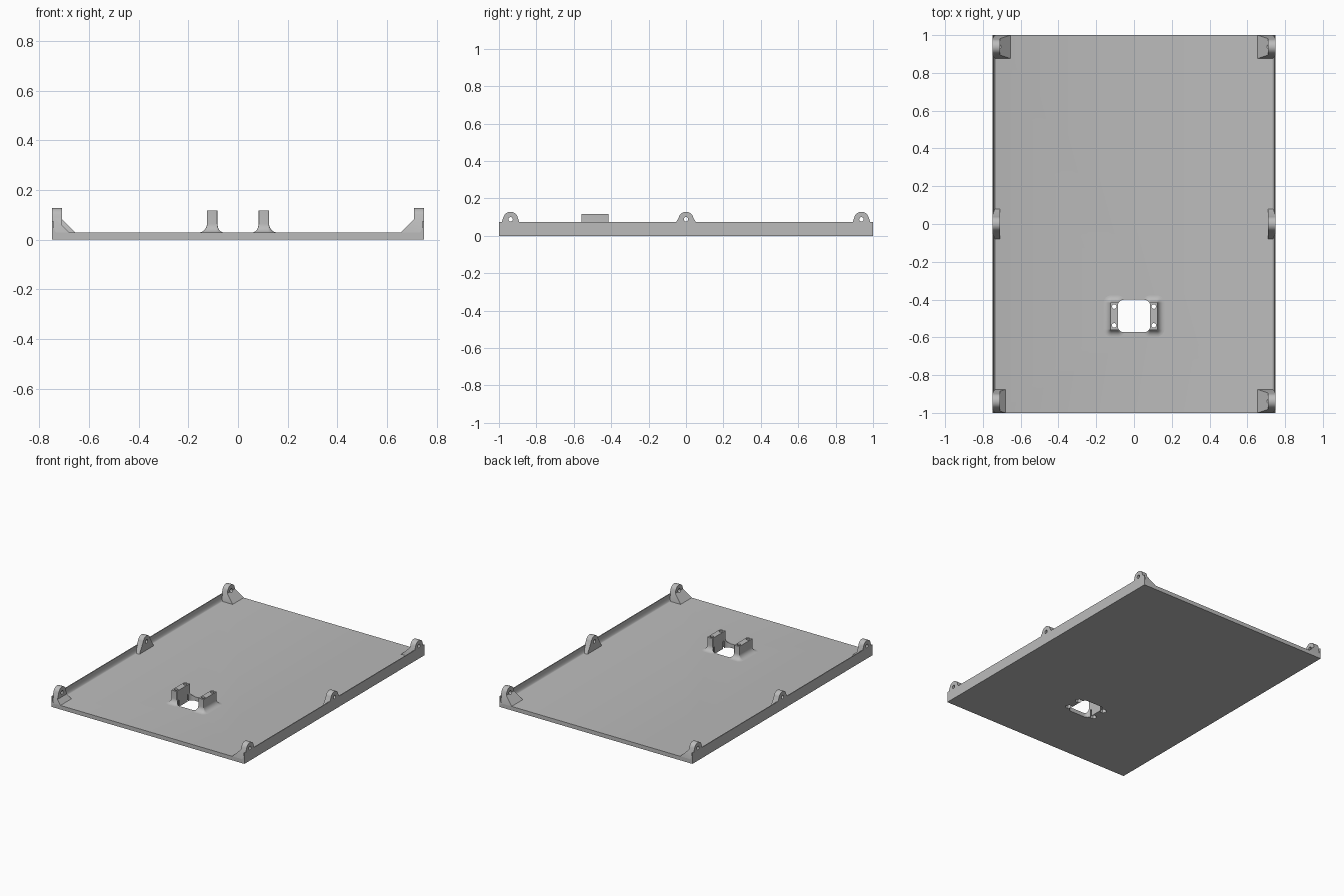
import bpy, bmesh, math
from mathutils import Vector

cube = bpy.data.objects.get("Cube")
if cube:
    bpy.data.objects.remove(cube, do_unlink=True)

grey = bpy.data.materials.new("light_grey")
grey.use_nodes = True
grey.diffuse_color = (0.5, 0.5, 0.5, 1)
grey.node_tree.nodes["Principled BSDF"].inputs["Base Color"].default_value = (0.5, 0.5, 0.5, 1)


def loft(name, rings):
    """Skin a stack of equal-length closed rings and cap both ends."""
    bm = bmesh.new()
    rows = [[bm.verts.new(p) for p in ring] for ring in rings]
    n = len(rows[0])
    for low, high in zip(rows, rows[1:]):
        for i in range(n):
            j = (i + 1) % n
            bm.faces.new((low[i], low[j], high[j], high[i]))
    bm.faces.new(rows[0])
    bm.faces.new(rows[-1])
    bmesh.ops.recalc_face_normals(bm, faces=bm.faces)
    mesh = bpy.data.meshes.new(name)
    bm.to_mesh(mesh)
    bm.free()
    mesh.materials.append(grey)
    obj = bpy.data.objects.new(name, mesh)
    bpy.context.collection.objects.link(obj)
    return obj


def prism(name, pts, axis, a, b):
    """Extrude a 2D outline along x, y or z from a to b."""
    place = {"x": lambda p, t: (t, p[0], p[1]),
             "y": lambda p, t: (p[0], t, p[1]),
             "z": lambda p, t: (p[0], p[1], t)}[axis]
    return loft(name, [[place(p, t) for p in pts] for t in (a, b)])


def arc(cx, cy, r, start, end, steps):
    angles = [math.radians(start + (end - start) * i / steps) for i in range(steps + 1)]
    return [(cx + r * math.cos(t), cy + r * math.sin(t)) for t in angles]


def rounded_rect(cx, cy, hx, hy, r):
    pts = []
    for k, (sx, sy) in enumerate(((1, 1), (-1, 1), (-1, -1), (1, -1))):
        pts += arc(cx + sx * (hx - r), cy + sy * (hy - r), r, 90 * k, 90 * k + 90, 8)
    return pts


def circle(cx, cy, r, steps=24):
    return arc(cx, cy, r, 0, 360, steps)[:-1]


def cut(obj, cutters):
    for c in cutters:
        mod = obj.modifiers.new("cut", "BOOLEAN")
        mod.operation = "DIFFERENCE"
        mod.solver = "EXACT"
        mod.object = c
    deps = bpy.context.evaluated_depsgraph_get()
    mesh = bpy.data.meshes.new_from_object(obj.evaluated_get(deps))
    obj.modifiers.clear()
    obj.data = mesh


def smooth(obj):
    bpy.ops.object.select_all(action="DESELECT")
    obj.select_set(True)
    bpy.context.view_layer.objects.active = obj
    bpy.ops.object.shade_smooth_by_angle(angle=math.radians(30))


HALF_W, FLOOR, RIM = 0.75, 0.028, 0.075
LUG_IN, HOLE_Z = 0.71, 0.088
BRACKET_Y = -0.487
parts = []

# Tray: floor and thin side walls with a hollow fillet, as one section
fillet = [(HALF_W - 0.02 + 0.014 * math.sin(t), RIM - (RIM - FLOOR) * math.cos(t))
          for t in [math.pi / 2 * (1 - i / 8) for i in range(9)]]
right_half = [(HALF_W, 0), (HALF_W, RIM)] + fillet
tray = prism("tray", right_half + [(-x, z) for x, z in reversed(right_half)], "y", -1, 1)
parts.append(tray)

# Window and screw holes with nut pockets underneath
window = prism("window_cutter", rounded_rect(0, BRACKET_Y, 0.085, 0.086, 0.03), "z", -0.1, 0.3)
bracket_cutters = [window]
for sx in (-1, 1):
    for sy in (-1, 1):
        x, y = sx * 0.105, BRACKET_Y + sy * 0.05
        bracket_cutters.append(prism("screw_cutter", circle(x, y, 0.012), "z", -0.1, 0.3))
        bracket_cutters.append(prism("nut_cutter", circle(x, y, 0.022, 6), "z", -0.1, 0.05))
cut(tray, bracket_cutters)

# Two bracket posts flaring into the floor
for side, s in (("left", 1), ("right", -1)):
    levels = [(0.015, 0.035)]
    for i in range(9):
        t = math.pi / 2 * i / 8
        levels.append((FLOOR + 0.036 * (1 - math.cos(t)), 0.036 * (1 - math.sin(t))))
    levels.append((0.117, 0))
    rings = [[(x, y, z) for x, y in
              rounded_rect(s * 0.104, BRACKET_Y, 0.021 + d, 0.073 + d, 0.004 + d)]
             for z, d in levels]
    post = loft(side + "_bracket_post", rings)
    cut(post, bracket_cutters)
    parts.append(post)

# Hinge lugs: rounded tabs, the corner ones with sloping gussets
lug_cutters = []
for side, s in (("left", 1), ("right", -1)):
    for place, y, half in (("front", -0.938, 0.062), ("middle", 0, 0.08), ("back", 0.938, 0.062)):
        reach = LUG_IN if place == "middle" else 0.655
        if (side, place) == ("right", "front"):
            reach = 0.68
        outline = [(y + half, 0.01), (y + half, FLOOR)]
        outline += arc(y, HOLE_Z, 0.04, 12, 168, 20)
        outline += [(y - half, FLOOR), (y - half, 0.01)]
        lug = prism(f"{side}_{place}_lug", outline, "x", s * reach, s * HALF_W)
        cutters = [prism("bore_cutter", circle(y, HOLE_Z, 0.012), "x", s * 0.5, s * 0.9)]
        if reach < LUG_IN:
            slope = [(reach - 0.05, FLOOR), (reach, FLOOR), (LUG_IN, FLOOR + LUG_IN - reach),
                     (LUG_IN, 0.2), (reach - 0.05, 0.2)]
            cutters.append(prism("slope_cutter", [(s * x, z) for x, z in slope],
                                 "y", y - 0.1, y + 0.1))
        cut(lug, cutters)
        lug_cutters += cutters
        parts.append(lug)

# Remove the helpers and finish the shading
for c in bracket_cutters + lug_cutters:
    bpy.data.objects.remove(c, do_unlink=True)
for part in parts:
    smooth(part)
